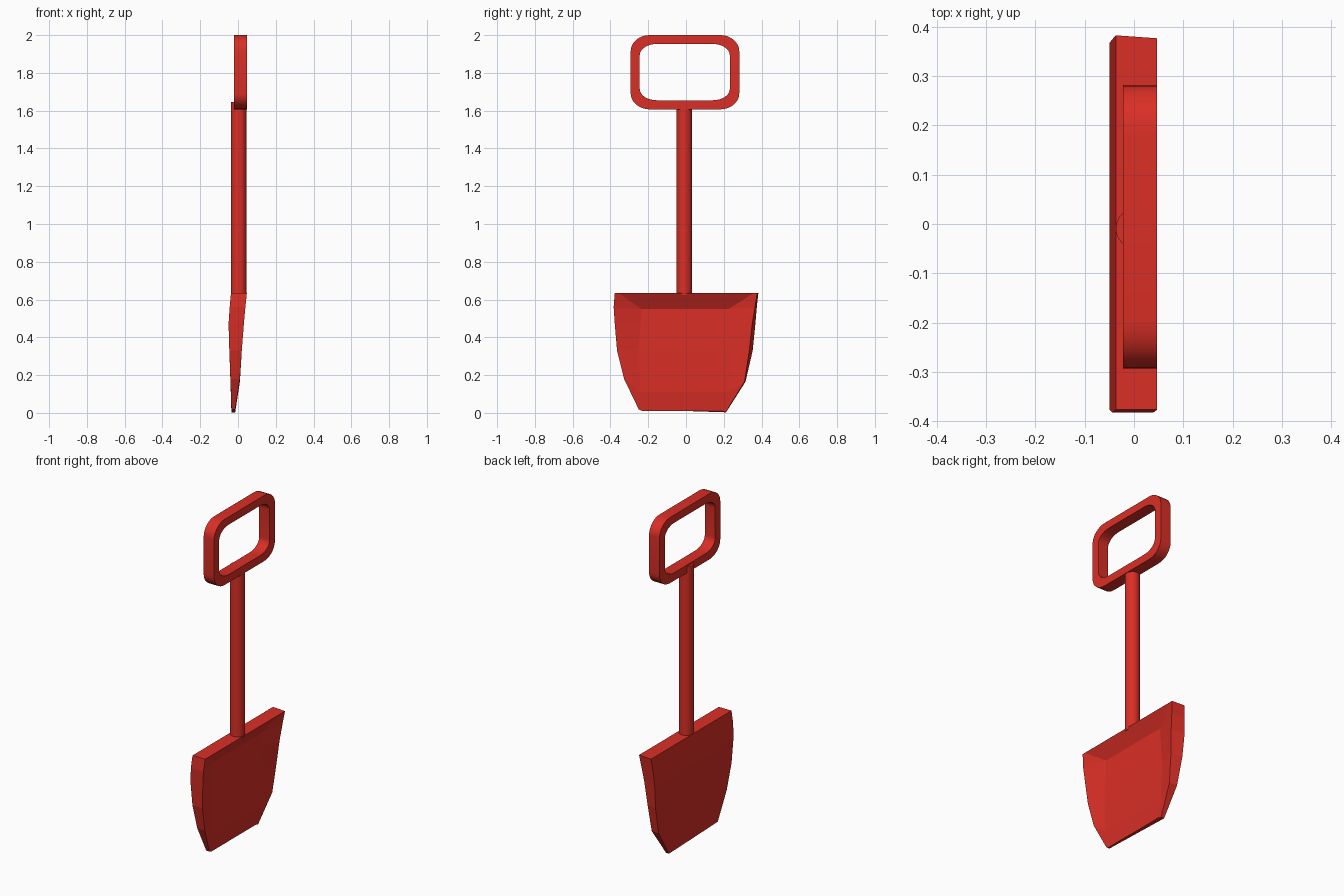
import bpy, bmesh, math

cube = bpy.data.objects.get("Cube")
if cube:
    bpy.data.objects.remove(cube, do_unlink=True)

red = bpy.data.materials.new("red plastic")
red.use_nodes = True
colour = (0.70, 0.028, 0.019, 1)
red.diffuse_color = colour
red.node_tree.nodes["Principled BSDF"].inputs["Base Color"].default_value = colour


def finish(bm, name, smooth_angle=None):
    """Turn a bmesh into a named red object."""
    bmesh.ops.recalc_face_normals(bm, faces=bm.faces)
    mesh = bpy.data.meshes.new(name)
    bm.to_mesh(mesh)
    bm.free()
    mesh.materials.append(red)
    obj = bpy.data.objects.new(name, mesh)
    bpy.context.collection.objects.link(obj)
    if smooth_angle:
        bpy.ops.object.select_all(action='DESELECT')
        obj.select_set(True)
        bpy.context.view_layer.objects.active = obj
        bpy.ops.object.shade_smooth_by_angle(angle=math.radians(smooth_angle))
    return obj


def bridge(bm, a, b):
    """Join two closed rings of vertices with quads."""
    for i in range(len(a)):
        j = (i + 1) % len(a)
        bm.faces.new((a[i], a[j], b[j], b[i]))


def rounded_rect(y0, y1, z0, z1, ry, rz, steps=8):
    """Outline of a rectangle with elliptical corners, in the YZ plane."""
    corners = [(y1 - ry, z1 - rz), (y0 + ry, z1 - rz),
               (y0 + ry, z0 + rz), (y1 - ry, z0 + rz)]
    points = []
    for k, (cy, cz) in enumerate(corners):
        for s in range(steps + 1):
            a = (k + s / steps) * math.pi / 2
            points.append((cy + ry * math.cos(a), cz + rz * math.sin(a)))
    return points


# Scoop blade: cross-sections from the thick top edge down to the thin lip
# rim z left/right, floor z, back x, rim x, floor x, left y, rim right y, back right y, floor y
sections = [
    (0.635, 0.635, 0.635, -0.037, 0.047, 0.047, -0.377, 0.377, 0.383, -0.36, 0.36),
    (0.56, 0.56, 0.55, -0.044, 0.039, 0.0, -0.383, 0.365, 0.375, -0.235, 0.225),
    (0.47, 0.47, 0.47, -0.05, 0.031, 0.0, -0.377, 0.35, 0.367, -0.24, 0.225),
    (0.33, 0.33, 0.33, -0.046, 0.02, 0.0, -0.365, 0.335, 0.353, -0.25, 0.235),
    (0.18, 0.165, 0.11, -0.04, 0.01, -0.002, -0.328, 0.31, 0.315, -0.245, 0.23),
    (0.018, 0.003, 0.01, -0.035, -0.015, -0.015, -0.25, 0.21, 0.212, -0.23, 0.19),
]
bm = bmesh.new()
rings = []
for zl, zr, zf, xb, xr, xf, yl, yr, ybr, fl, fr in sections:
    ring = [(xb, yl, zl), (xr, yl, zl), (xf, fl, zf),
            (xf, fr, zf), (xr, yr, zr), (xb, ybr, zr)]
    rings.append([bm.verts.new(p) for p in ring])
for upper, lower in zip(rings, rings[1:]):
    bridge(bm, upper, lower)
bm.faces.new(rings[0])
bm.faces.new(rings[-1])
finish(bm, "scoop_blade")

# Round shaft
bm = bmesh.new()
bmesh.ops.create_cone(bm, cap_ends=True, segments=24, radius1=0.041,
                      radius2=0.041, depth=1.02)
bmesh.ops.translate(bm, verts=bm.verts, vec=(0.004, -0.009, 1.135))
finish(bm, "shaft", 40)

# Rounded grip loop
outer = rounded_rect(-0.293, 0.282, 1.607, 2.0, 0.1, 0.085)
inner = rounded_rect(-0.245, 0.232, 1.655, 1.953, 0.09, 0.06)
bm = bmesh.new()
loops = [[bm.verts.new((x, y, z)) for y, z in outline]
         for outline, x in ((outer, -0.022), (outer, 0.047),
                            (inner, 0.047), (inner, -0.022))]
for k in range(4):
    bridge(bm, loops[k], loops[(k + 1) % 4])
finish(bm, "grip_loop", 40)
